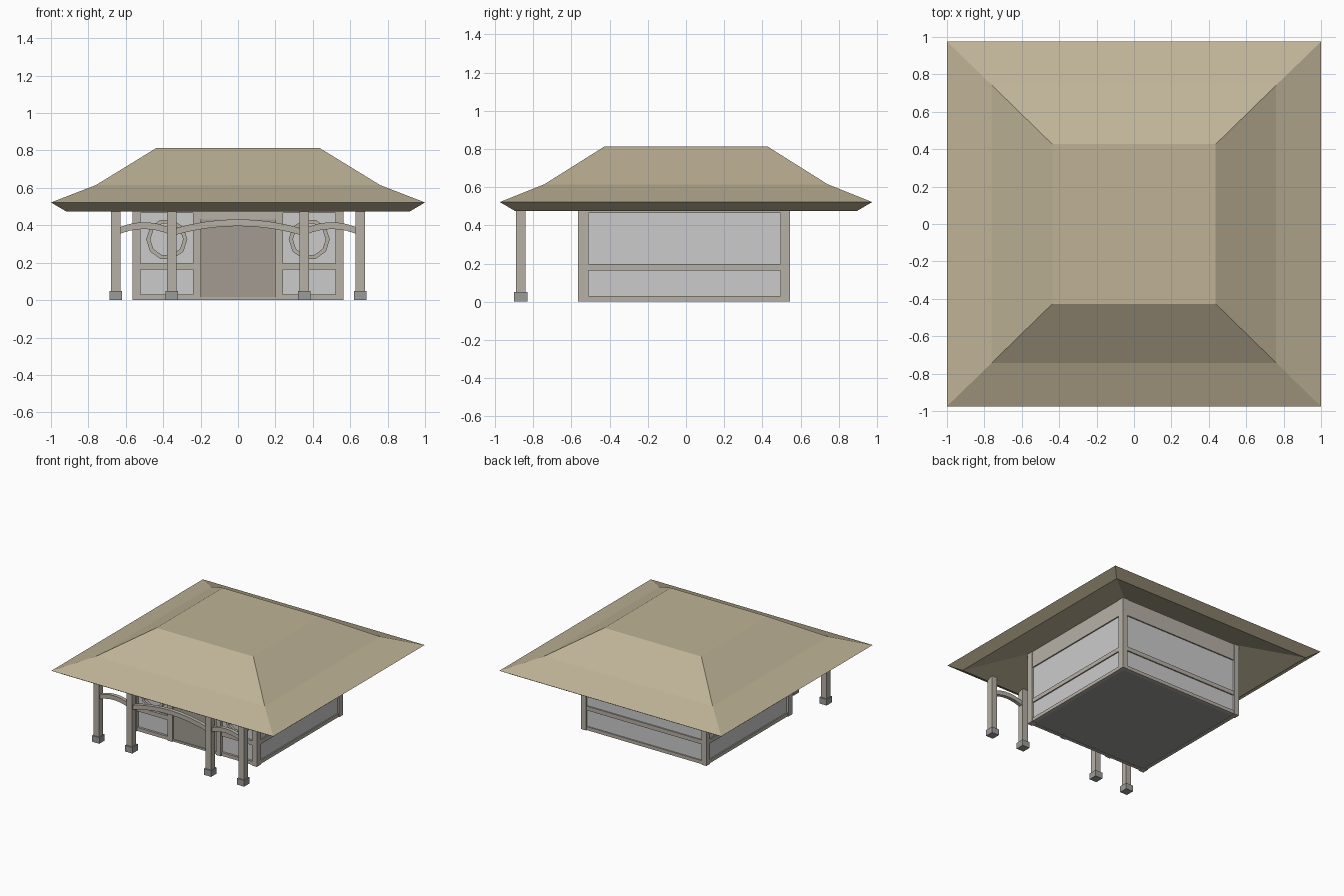
import bpy, bmesh, math

if "Cube" in bpy.data.objects:
    bpy.data.objects.remove(bpy.data.objects["Cube"])


def mat(name, r, g, b):
    m = bpy.data.materials.new(name)
    m.diffuse_color = (r, g, b, 1)
    m.use_nodes = True
    m.node_tree.nodes["Principled BSDF"].inputs["Base Color"].default_value = m.diffuse_color
    return m


THATCH = mat("thatch", 0.52, 0.45, 0.31)
WOOD = mat("wood", 0.47, 0.44, 0.38)
DOOR = mat("door_wood", 0.36, 0.33, 0.29)
STONE = mat("stone", 0.33, 0.33, 0.32)


def finish(name, bm, material=None):
    bmesh.ops.recalc_face_normals(bm, faces=bm.faces)
    me = bpy.data.meshes.new(name)
    bm.to_mesh(me)
    bm.free()
    ob = bpy.data.objects.new(name, me)
    bpy.context.collection.objects.link(ob)
    if material:
        me.materials.append(material)
    return ob


def box(name, x0, x1, y0, y1, z0, z1, material=None):
    bm = bmesh.new()
    bmesh.ops.create_cube(bm, size=1)
    for v in bm.verts:
        v.co.x = x0 if v.co.x < 0 else x1
        v.co.y = y0 if v.co.y < 0 else y1
        v.co.z = z0 if v.co.z < 0 else z1
    return finish(name, bm, material)


def loft(name, rings, material, closed=False):
    """Skin rings of equal length; cap the ends or join them in a loop."""
    bm = bmesh.new()
    rows = [[bm.verts.new(p) for p in ring] for ring in rings]
    n = len(rows[0])
    for i in range(len(rows) - (0 if closed else 1)):
        a, b = rows[i], rows[(i + 1) % len(rows)]
        for j in range(n):
            k = (j + 1) % n
            bm.faces.new((a[j], a[k], b[k], b[j]))
    if not closed:
        bm.faces.new(rows[0])
        bm.faces.new(rows[-1])
    return finish(name, bm, material)


# Hipped roof: sloping underside, bevelled eave, two roof pitches, flat top
profile = [(0.56, 0.55, 0.60), (0.92, 0.895, 0.475), (1.0, 0.975, 0.522),
           (0.76, 0.742, 0.615), (0.437, 0.427, 0.813)]
loft("roof", [[(-x, -y, z), (x, -y, z), (x, y, z), (-x, y, z)] for x, y, z in profile], THATCH)

# Plaster walls and floor
box("plaster_walls", -0.55, 0.55, -0.54, 0.53, 0.015, 0.6)
box("floor", -0.555, 0.555, -0.545, 0.535, 0.004, 0.018, STONE)

# Corner posts
for s, side in ((-1, "left"), (1, "right")):
    xa, xb = sorted((s * 0.52, s * 0.565))
    box(side + "_front_corner_post", xa, xb, -0.565, -0.51, 0, 0.6, WOOD)
    box(side + "_back_corner_post", xa, xb, 0.495, 0.545, 0, 0.6, WOOD)
    # Door jamb
    xa, xb = sorted((s * 0.197, s * 0.24))
    box(side + "_door_jamb", xa, xb, -0.565, -0.53, 0, 0.6, WOOD)
    # Horizontal rails on every wall
    for part, z0, z1 in (("sill", 0.002, 0.03), ("middle_rail", 0.163, 0.197), ("top_rail", 0.465, 0.6)):
        xa, xb = sorted((s * 0.53, s * 0.56))
        box(f"{side}_wall_{part}", xa, xb, -0.515, 0.5, z0, z1, WOOD)
        xa, xb = sorted((s * 0.235, s * 0.525))
        box(f"{side}_front_{part}", xa, xb, -0.558, -0.53, z0, z1, WOOD)
        if s > 0:
            box("back_" + part, -0.525, 0.525, 0.51, 0.54, z0, z1, WOOD)

# Door between the jambs
box("door", -0.2, 0.2, -0.55, -0.53, 0.015, 0.43, DOOR)
box("door_sill", -0.2, 0.2, -0.558, -0.53, 0.002, 0.018, WOOD)
box("door_lintel", -0.2, 0.2, -0.558, -0.53, 0.43, 0.6, WOOD)

# Ten-sided window frames
for s, side in ((-1, "left"), (1, "right")):
    rings = []
    for i in range(10):
        a = math.tau * i / 10
        rings.append([(s * 0.381 + r * math.cos(a), y, 0.325 + r * math.sin(a))
                      for r, y in ((0.110, -0.53), (0.110, -0.56), (0.088, -0.56), (0.088, -0.53))])
    loft(side + "_window_frame", rings, WOOD, closed=True)

# Porch posts on stone blocks
for s, side in ((-1, "left"), (1, "right")):
    for x, place in ((0.355, "inner"), (0.653, "outer")):
        cx = s * x
        box(f"{side}_{place}_porch_post", cx - 0.025, cx + 0.025, -0.89, -0.84, 0.03, 0.495, WOOD)
        box(f"{side}_{place}_post_base", cx - 0.033, cx + 0.033, -0.9, -0.83, 0, 0.05, STONE)


# Arched beams between the porch posts
def arch(name, x0, x1, z0, z1, rise, steps=8):
    rings = []
    for i in range(steps + 1):
        t = i / steps
        x, z = x0 + (x1 - x0) * t, z0 + (z1 - z0) * t + rise * 4 * t * (1 - t)
        rings.append([(x, -0.88, z), (x, -0.85, z), (x, -0.85, z + 0.036), (x, -0.88, z + 0.036)])
    loft(name, rings, WOOD)


arch("centre_arch_beam", -0.355, 0.355, 0.343, 0.343, 0.053)
arch("left_arch_beam", -0.653, -0.355, 0.345, 0.347, 0.034)
arch("right_arch_beam", 0.653, 0.355, 0.345, 0.347, 0.034)
